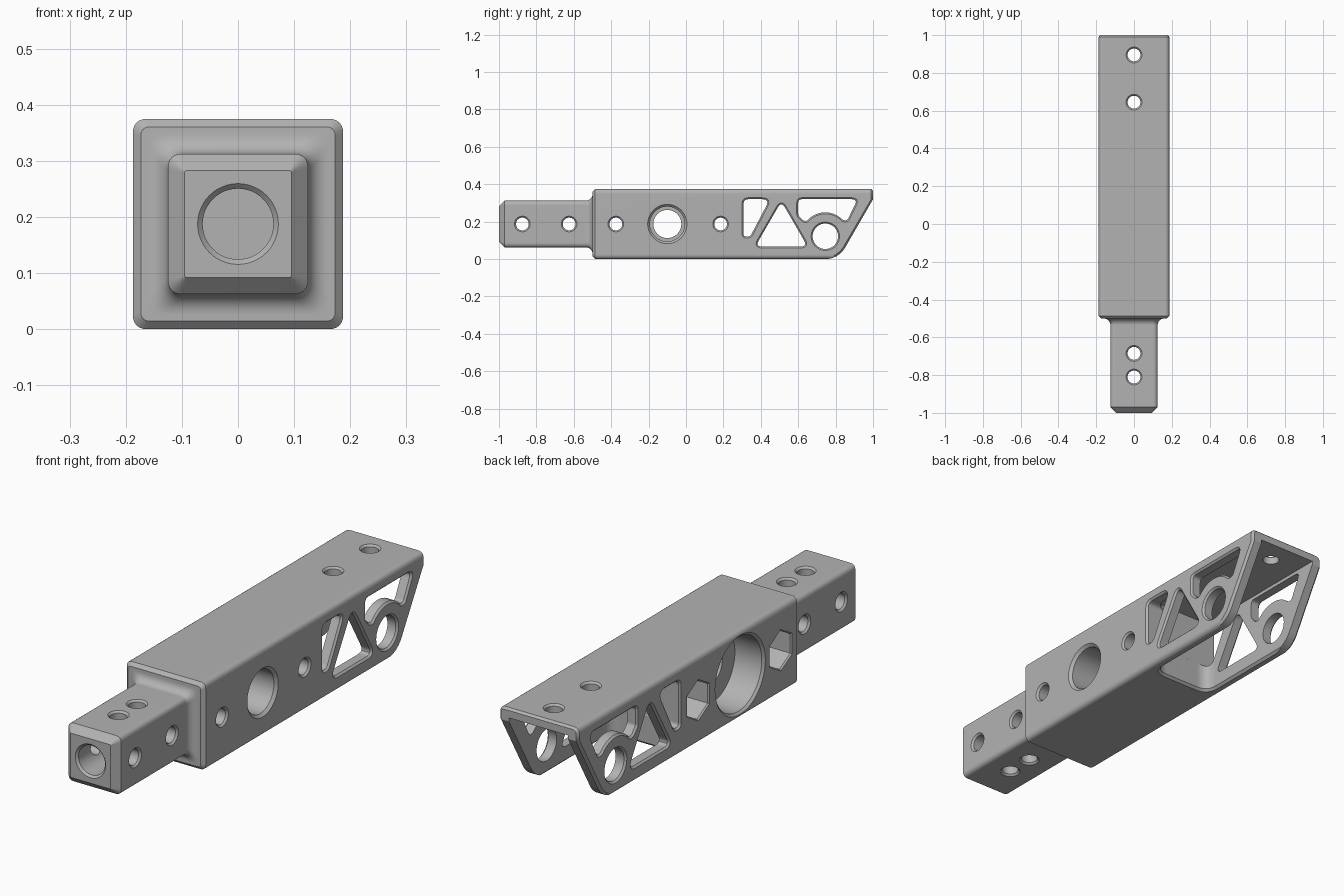
import bpy
import bmesh
from math import cos, sin, tan, pi, radians
from mathutils import Vector

if "Cube" in bpy.data.objects:
    bpy.data.objects.remove(bpy.data.objects["Cube"], do_unlink=True)

HALF = 0.1875          # half width of the main body, also its axis height
SHANK = 0.125          # half width of the shank


def fillet(points, r, n=6):
    """Round the sharp corners of a closed 2D outline."""
    pts = [Vector(p) for p in points]
    out = []
    for i, p in enumerate(pts):
        a, b = pts[i - 1] - p, pts[(i + 1) % len(pts)] - p
        ang = a.angle(b)
        if ang > radians(155):
            out.append(p)
            continue
        t = min(r / tan(ang / 2), 0.45 * a.length, 0.45 * b.length)
        p0, p1 = p + a.normalized() * t, p + b.normalized() * t
        for k in range(n + 1):
            s = k / n
            out.append(p0 * (1 - s) ** 2 + p * (2 * s * (1 - s)) + p1 * s ** 2)
    return out


def circle(r, u=0, v=HALF, n=48, turn=0):
    return [Vector((u + r * cos(2 * pi * k / n + turn), v + r * sin(2 * pi * k / n + turn)))
            for k in range(n)]


def square(h, r):
    return [p + Vector((0, HALF)) for p in fillet([(-h, -h), (h, -h), (h, h), (-h, h)], r)]


def grow(loop, d):
    """Offset a closed outline outwards by d."""
    n = len(loop)
    area = sum(loop[i - 1].x * loop[i].y - loop[i - 1].y * loop[i].x for i in range(n))
    sign = 1 if area > 0 else -1
    out = []
    for i, p in enumerate(loop):
        e = (loop[(i + 1) % n] - p).normalized() + (p - loop[i - 1]).normalized()
        out.append(p + Vector((e.y, -e.x)).normalized() * d * sign)
    return out


PLACE = {"X": lambda t, p: (t, p.x, p.y),
         "Y": lambda t, p: (p.x, t, p.y),
         "Z": lambda t, p: (p.x, p.y, t)}


def loft(name, axis, sections):
    """Skin a list of (position, outline) sections along an axis."""
    bm = bmesh.new()
    rings = [[bm.verts.new(PLACE[axis](t, p)) for p in loop] for t, loop in sections]
    n = len(rings[0])
    for a, b in zip(rings, rings[1:]):
        for i in range(n):
            j = (i + 1) % n
            bm.faces.new((a[i], a[j], b[j], b[i]))
    bm.faces.new(rings[0][::-1])
    bm.faces.new(rings[-1])
    if bm.calc_volume(signed=True) < 0:
        bmesh.ops.reverse_faces(bm, faces=bm.faces)
    mesh = bpy.data.meshes.new(name)
    bm.to_mesh(mesh)
    bm.free()
    obj = bpy.data.objects.new(name, mesh)
    bpy.context.scene.collection.objects.link(obj)
    return obj


cutters = []


def cut(name, axis, loop, lo, hi, lo_rim=0.008, hi_rim=0.008):
    """Cutter from lo to hi; a rim above zero chamfers that opening."""
    sections = []
    over = 0.02
    if lo_rim:
        sections += [(lo - over, grow(loop, lo_rim + over)), (lo + lo_rim, loop)]
    else:
        sections += [(lo, loop)]
    if hi_rim:
        sections += [(hi - hi_rim, loop), (hi + over, grow(loop, hi_rim + over))]
    else:
        sections += [(hi, loop)]
    obj = loft(name, axis, sections)
    obj.hide_render = True
    cutters.append(obj)


# Body and shank: one skin along the length
sections = [(-1, square(0.095, 0.003)), (-0.97, square(SHANK, 0.026)),
            (-0.535, square(SHANK, 0.026))]
for k in range(1, 7):
    a = k / 6 * pi / 2
    sections.append((-0.535 + 0.035 * sin(a), square(SHANK + 0.035 * (1 - cos(a)), 0.03)))
sections += [(-0.5, square(0.173, 0.016)), (-0.486, square(HALF, 0.027)),
             (0.99, square(HALF, 0.027)), (1, square(0.179, 0.02))]
body = loft("receiver_arm", "Y", sections)

# Slanted rear end, rounded around the rear eye
EYE = (0.745, 0.122)
under = [Vector((EYE[0] + EYE[1] * sin(radians(a)), EYE[1] - EYE[1] * cos(radians(a))))
         for a in range(5, 61, 5)]
top = Vector((under[-1].x + 0.4 * tan(pi / 6), under[-1].y + 0.4))
slant = [Vector((EYE[0], -0.0005))] + under + [top, Vector((1.4, 0.46)), Vector((1.4, -0.2)),
                                              Vector((EYE[0], -0.2))]
cut("slant_cutter", "X", slant, -HALF, HALF, 0.01, 0.01)

# Open channel under the rear half
channel = fillet([(-0.14, 0.31), (0.14, 0.31), (0.14, 1.3), (-0.14, 1.3)], 0.055)
cut("channel_cutter", "Z", channel, 0, 0.335, 0.01, 0)

# Windows through both side walls
arc = [(EYE[0] + 0.128 * cos(radians(a)), EYE[1] + 0.128 * sin(radians(a)))
       for a in range(141, 41, -9)]
windows = {
    "front_window": fillet([(0.308, 0.12), (0.343, 0.12), (0.448, 0.32), (0.308, 0.32)], 0.025),
    "triangle_window": fillet([(0.37, 0.067), (0.65, 0.067), (0.51, 0.309)], 0.022),
    "rear_window": fillet([(0.6, 0.32), (0.6, 0.235), (0.625, 0.207)] + arc
                          + [(0.862, 0.207), (0.918, 0.32)], 0.02),
    "rear_eye": circle(0.068, *EYE),
}
for name, loop in windows.items():
    cut(name + "_cutter", "X", loop, -HALF, HALF)

# Cross bolt holes, with hexagonal nut pockets on one side
for y in (-0.375, 0.185):
    cut("bolt_hole_cutter", "X", circle(0.034, y, n=32), -HALF, HALF)
    cut("nut_pocket_cutter", "X", circle(0.083, y, n=6, turn=pi / 6), -HALF, -0.05, 0.006, 0)

# Stepped main bore
cut("bore_cutter", "X", circle(0.075, -0.1), -0.16, 0.16, 0, 0)
cut("bore_socket_cutter", "X", circle(0.093, -0.1), 0.0, HALF, 0, 0.012)
cut("bore_recess_cutter", "X", circle(0.16, -0.1, n=64), -HALF, -0.05, 0.01, 0)

# Shank holes and the end bore
for y in (-0.875, -0.625):
    cut("shank_cross_hole_cutter", "X", circle(0.034, y, n=32), -SHANK, SHANK)
for y in (-0.81, -0.685):
    cut("shank_upright_hole_cutter", "Z", circle(0.034, 0, y, n=32), HALF - SHANK, HALF + SHANK)
cut("end_bore_cutter", "Y", circle(0.063), -1, -0.55, 0.009, 0)

# Upright holes in the top plate
for y in (0.645, 0.895):
    cut("plate_hole_cutter", "Z", circle(0.034, 0, y, n=32), 0.3, 2 * HALF, 0, 0.008)

# Carve the body one cutter at a time, then discard each cutter
for c in cutters:
    for solver in ("EXACT", "MANIFOLD"):
        mod = body.modifiers.new("carve", "BOOLEAN")
        mod.operation = "DIFFERENCE"
        mod.solver = solver
        mod.object = c
        bpy.context.view_layer.update()
        graph = bpy.context.evaluated_depsgraph_get()
        carved = bpy.data.meshes.new_from_object(body.evaluated_get(graph))
        body.modifiers.remove(mod)
        if len(carved.polygons):
            body.data = carved
            break
    bpy.data.objects.remove(c, do_unlink=True)

# Colour and shading
grey = bpy.data.materials.new("metal_grey")
grey.use_nodes = True
grey.diffuse_color = (0.45, 0.45, 0.45, 1)
grey.node_tree.nodes["Principled BSDF"].inputs["Base Color"].default_value = (0.45, 0.45, 0.45, 1)
body.data.materials.clear()
body.data.materials.append(grey)
bpy.ops.object.select_all(action="DESELECT")
body.select_set(True)
bpy.context.view_layer.objects.active = body
bpy.ops.object.shade_smooth_by_angle(angle=radians(28))
normals = body.modifiers.new("even_normals", "WEIGHTED_NORMAL")
normals.keep_sharp = True
